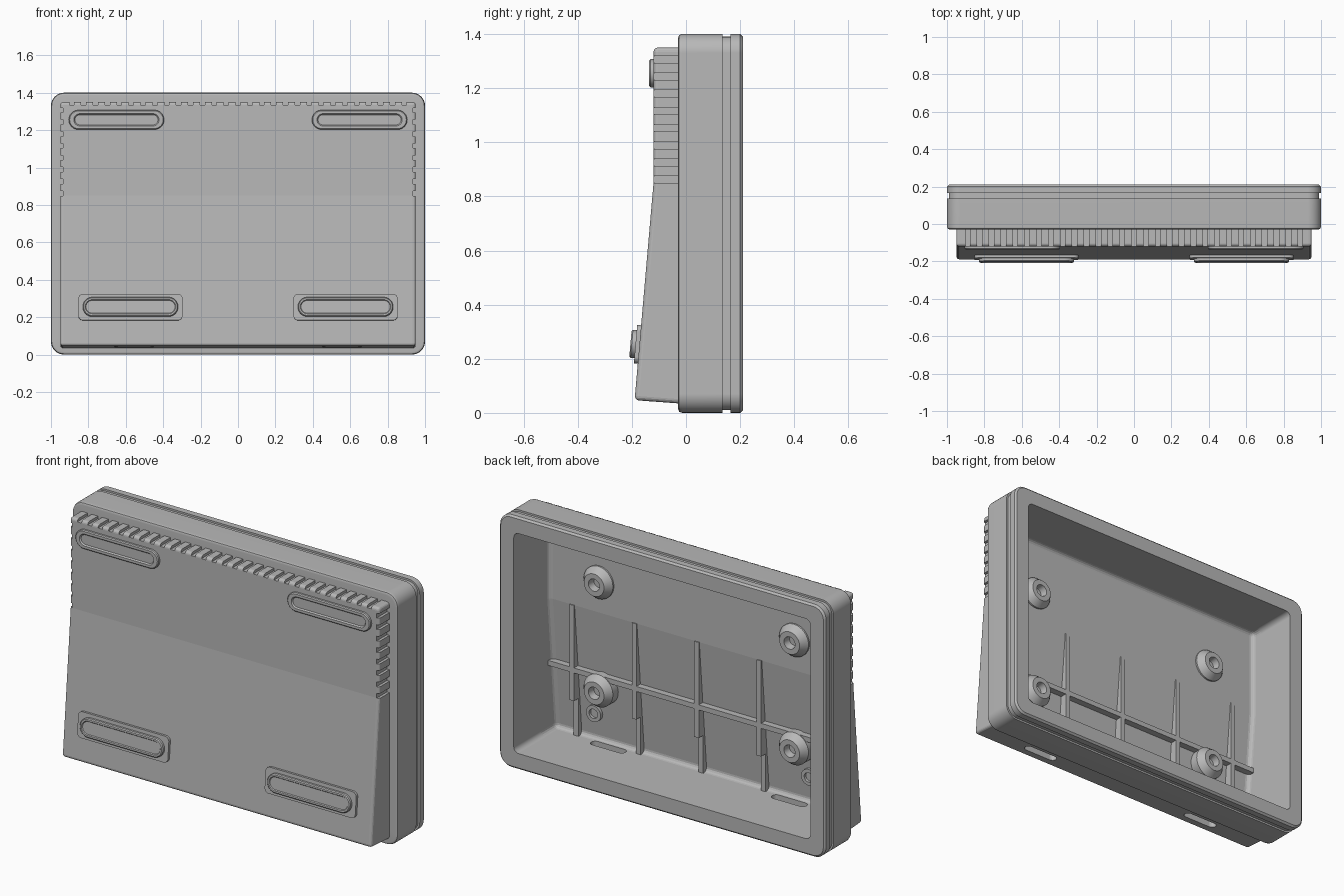
import bpy, bmesh
from math import radians, sin, cos, pi
from mathutils import Matrix

cube = bpy.data.objects.get("Cube")
if cube:
    bpy.data.objects.remove(cube)

grey = bpy.data.materials.new("Housing grey")
grey.use_nodes = True
colour = (0.48, 0.48, 0.48, 1)
grey.diffuse_color = colour
grey.node_tree.nodes["Principled BSDF"].inputs["Base Color"].default_value = colour


def make(name, bm, smooth=False):
    """Turn a bmesh into a grey object."""
    bmesh.ops.remove_doubles(bm, verts=bm.verts, dist=1e-5)
    bmesh.ops.recalc_face_normals(bm, faces=bm.faces)
    mesh = bpy.data.meshes.new(name)
    bm.to_mesh(mesh)
    bm.free()
    mesh.materials.append(grey)
    obj = bpy.data.objects.new(name, mesh)
    bpy.context.collection.objects.link(obj)
    if smooth:
        activate(obj)
        bpy.ops.object.shade_smooth_by_angle(angle=radians(30))
        obj.modifiers.new("Flat sides", "WEIGHTED_NORMAL").keep_sharp = True
    return obj


def activate(obj):
    bpy.ops.object.select_all(action="DESELECT")
    obj.select_set(True)
    bpy.context.view_layer.objects.active = obj


def apply_modifier(obj, kind, **settings):
    mod = obj.modifiers.new(kind, kind)
    for key, value in settings.items():
        setattr(mod, key, value)
    activate(obj)
    bpy.ops.object.modifier_apply(modifier=mod.name)


def cut(obj, cutter):
    apply_modifier(obj, "BOOLEAN", operation="DIFFERENCE", solver="EXACT", object=cutter)
    bpy.data.objects.remove(cutter)


def loft(name, sections, at=(0, 0, 0), tilt=0, ring=False, smooth=True):
    """Join rounded rectangles (half x, half z, corner radius, y)."""
    bm = bmesh.new()
    place = Matrix.Translation(at) @ Matrix.Rotation(radians(tilt), 4, "X")
    steps = 8
    loops = []
    for hx, hz, r, y in sections:
        loop = []
        for corner, (sx, sz) in enumerate(((1, 1), (-1, 1), (-1, -1), (1, -1))):
            for i in range(steps + 1):
                a = (corner + i / steps) * pi / 2
                x = sx * (hx - r) + r * cos(a)
                z = sz * (hz - r) + r * sin(a)
                loop.append(bm.verts.new(place @ Matrix.Translation((x, y, z)).to_translation()))
        loops.append(loop)
    pairs = list(zip(loops, loops[1:]))
    if ring:
        pairs.append((loops[-1], loops[0]))
    else:
        bm.faces.new(loops[0])
        bm.faces.new(loops[-1])
    for a, b in pairs:
        for i in range(len(a)):
            j = (i + 1) % len(a)
            bm.faces.new((a[i], a[j], b[j], b[i]))
    return make(name, bm, smooth)


def prism(name, profile, x0, x1):
    """Extrude a side profile of (y, z) points from x0 to x1."""
    bm = bmesh.new()
    face = bm.faces.new([bm.verts.new((x0, y, z)) for y, z in profile])
    new = bmesh.ops.extrude_face_region(bm, geom=[face])["geom"]
    verts = [v for v in new if isinstance(v, bmesh.types.BMVert)]
    bmesh.ops.translate(bm, verts=verts, vec=(x1 - x0, 0, 0))
    return make(name, bm)


def circle(radius, y):
    return (radius, radius, radius, y)


# Rear frame with a seal groove round the outside
loft("rear_frame", [
    (0.91, 0.61, 0.03, -0.03), (0.985, 0.685, 0.055, -0.03),
    (0.996, 0.696, 0.066, -0.025), (1, 0.7, 0.07, -0.014),
    (1, 0.7, 0.07, 0.135), (0.99, 0.69, 0.06, 0.135),
    (0.99, 0.69, 0.06, 0.165), (1, 0.7, 0.07, 0.165),
    (1, 0.7, 0.07, 0.2), (0.99, 0.69, 0.06, 0.21),
    (0.91, 0.61, 0.03, 0.21)], at=(0, 0, 0.7), ring=True)

# Front shell: wedge-shaped box, hollowed from behind
shell = prism("front_shell", [(0, 0.033), (-0.19, 0.047), (-0.12, 0.85),
                              (-0.12, 1.35), (0, 1.35)], -0.95, 0.95)
apply_modifier(shell, "BEVEL", width=0.016, segments=4, limit_method="ANGLE")
cavity = prism("cavity", [(0.4, 0.09), (-0.162, 0.09), (-0.097, 0.83),
                          (-0.097, 1.31), (0.4, 1.31)], -0.91, 0.91)
apply_modifier(cavity, "BEVEL", width=0.025, segments=4, limit_method="ANGLE")
cut(shell, cavity)

# Vent grooves along the top and upper sides
bm = bmesh.new()
pitch, width = 0.0635, 0.026


def groove(x, z, sx, sz):
    bmesh.ops.create_cube(bm, size=1, matrix=Matrix.Translation((x, -0.16, z))
                          @ Matrix.Diagonal((sx, 0.27, sz, 1)))


for k in range(-14, 15):
    groove(k * pitch, 1.375, width, 0.08)
for k in range(8):
    for side in (-1, 1):
        groove(side * 0.975, 0.862 + k * pitch, 0.08, width)
cut(shell, make("vent_cutter", bm))

# Slots through the bottom wall
for side in (-1, 1):
    cut(shell, loft("slot_cutter", [(0.105, 0.024, 0.024, -0.08), (0.105, 0.024, 0.024, 0.08)],
                    at=(side * 0.555, -0.113, 0.06), tilt=90, smooth=False))

for side, word in ((-1, "right"), (1, "left")):
    # Upper feet: low rounded bars with a sunken centre
    loft(f"upper_foot_{word}", [
        (0.255, 0.052, 0.052, 0.01), (0.255, 0.052, 0.052, -0.011),
        (0.25, 0.047, 0.047, -0.016), (0.228, 0.033, 0.033, -0.016),
        (0.222, 0.027, 0.027, -0.009)], at=(side * 0.65, -0.12, 1.255))
    # Lower feet: a mounting plate and a bar, following the slope
    spot = (side * 0.575, -0.1725, 0.253)
    loft(f"lower_foot_plate_{word}", [
        (0.278, 0.071, 0.025, 0.01), (0.278, 0.071, 0.025, -0.014)], at=spot, tilt=-5)
    loft(f"lower_foot_{word}", [
        (0.255, 0.052, 0.052, -0.005), (0.255, 0.052, 0.052, -0.028),
        (0.25, 0.047, 0.047, -0.033), (0.242, 0.038, 0.038, -0.033),
        (0.238, 0.034, 0.034, -0.028)], at=spot, tilt=-5)
    # Screw bosses inside
    for level, z, base in (("upper", 1.0, -0.105), ("lower", 0.4, -0.145)):
        loft(f"{level}_boss_{word}", [
            circle(0.09, base), circle(0.09, -0.088), circle(0.062, -0.05),
            circle(0.034, -0.05), circle(0.028, -0.09)], at=(side * 0.6, 0, z))
    loft(f"small_boss_{word}", [
        circle(0.045, -0.16), circle(0.045, -0.13), circle(0.026, -0.13),
        circle(0.026, -0.145)], at=(side * 0.66, 0, 0.24))

# Stiffening ribs inside
for k in range(-2, 3):
    x = k * 0.383
    prism(f"upright_rib_{k + 3}", [
        (-0.105, 0.83), (-0.172, 0.08), (-0.13, 0.08), (-0.13, 0.3),
        (-0.092, 0.3), (-0.092, 0.83)], x - 0.014, x + 0.014)
prism("cross_rib", [(-0.14, 0.456), (-0.092, 0.456), (-0.092, 0.484), (-0.14, 0.484)],
      -0.92, 0.92)
